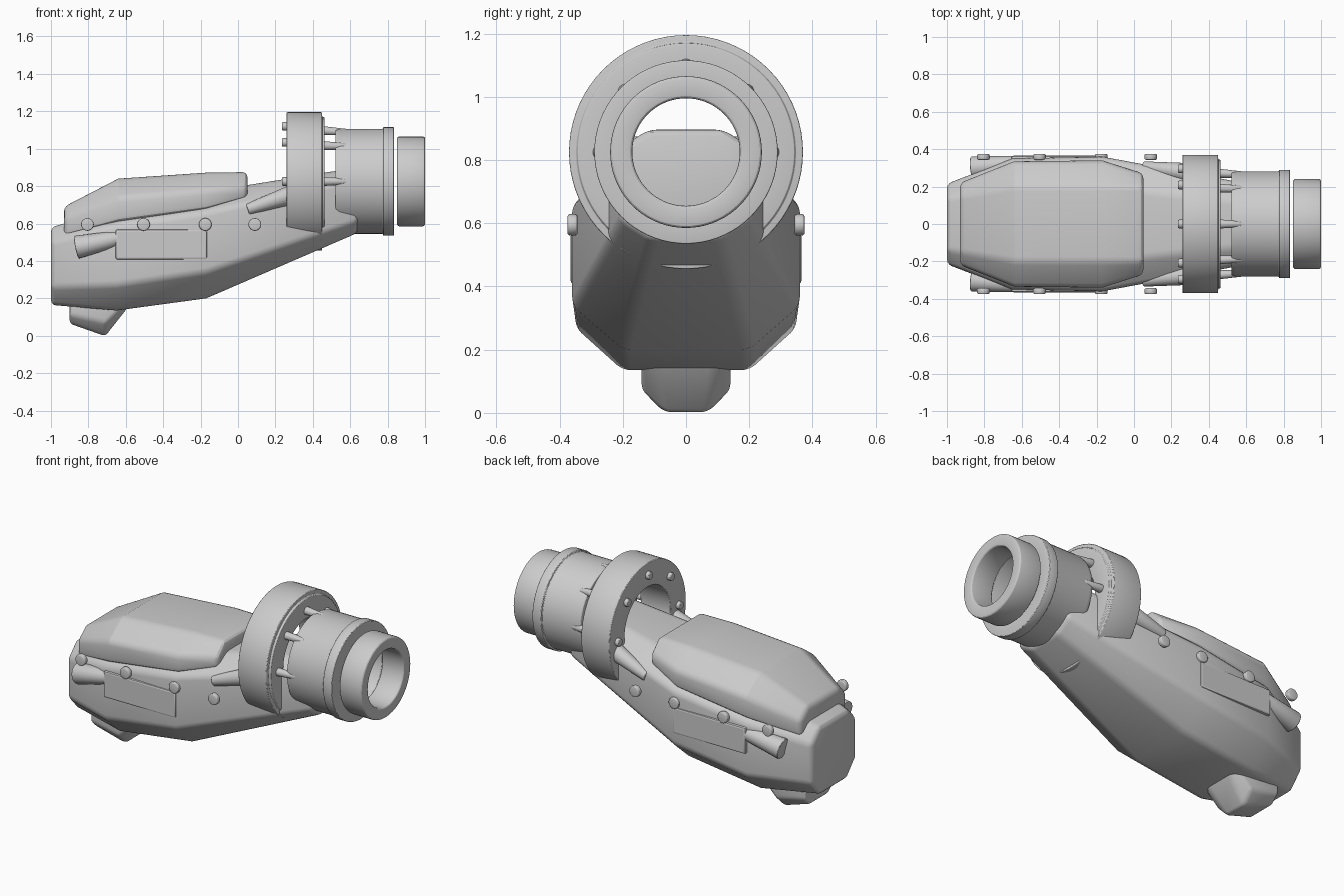
import bpy, bmesh, math
from mathutils import Vector

if "Cube" in bpy.data.objects:
    bpy.data.objects.remove(bpy.data.objects["Cube"])

AXIS_Z = 0.825  # height of the barrel axis


def finish(name, bm, bevel=0.0, segments=3, limit=25):
    bmesh.ops.recalc_face_normals(bm, faces=bm.faces)
    me = bpy.data.meshes.new(name)
    bm.to_mesh(me)
    bm.free()
    ob = bpy.data.objects.new(name, me)
    bpy.context.collection.objects.link(ob)
    bpy.context.view_layer.objects.active = ob
    for o in bpy.context.selected_objects:
        o.select_set(False)
    ob.select_set(True)
    if bevel:
        m = ob.modifiers.new("bevel", 'BEVEL')
        m.width, m.segments = bevel, segments
        m.limit_method, m.angle_limit = 'ANGLE', math.radians(limit)
        bpy.ops.object.modifier_apply(modifier=m.name)
    bpy.ops.object.shade_smooth_by_angle(angle=math.radians(22))
    return ob


def loft(name, sections, bevel):
    """sections: (x, half outline [(y, z)...] listed bottom to top), mirrored in y."""
    bm = bmesh.new()
    rings = []
    for x, half in sections:
        pts = half + [(-y, z) for y, z in reversed(half)]
        rings.append([bm.verts.new((x, y, z)) for y, z in pts])
    n = len(rings[0])
    for a, b in zip(rings, rings[1:]):
        for i in range(n):
            j = (i + 1) % n
            bm.faces.new((a[i], a[j], b[j], b[i]))
    bm.faces.new(rings[0])
    bm.faces.new(rings[-1])
    return finish(name, bm, bevel)


def lathe(name, profile, bevel=0.008, n=72):
    """Closed (x, radius) profile turned about the barrel axis."""
    bm = bmesh.new()
    rings = []
    for k in range(n):
        a = 2 * math.pi * k / n
        rings.append([bm.verts.new((x, r * math.cos(a), AXIS_Z + r * math.sin(a)))
                      for x, r in profile])
    m = len(profile)
    for k in range(n):
        a, b = rings[k], rings[(k + 1) % n]
        for i in range(m):
            j = (i + 1) % m
            bm.faces.new((a[i], a[j], b[j], b[i]))
    return finish(name, bm, bevel)


def rod(name, p, q, r1, r2, bevel=0.006, n=24):
    """Cone or cylinder from p (radius r1) to q (radius r2)."""
    p, q = Vector(p), Vector(q)
    bm = bmesh.new()
    bmesh.ops.create_cone(bm, cap_ends=True, segments=n, radius1=r1, radius2=r2,
                          depth=(q - p).length)
    mat = (q - p).to_track_quat('Z', 'Y').to_matrix().to_4x4()
    mat.translation = (p + q) / 2
    bm.transform(mat)
    return finish(name, bm, bevel, 3, 40)


def hull_section(x, w, bottom, chine, shoulder, top, low_w, top_w):
    return x, [(low_w, bottom), (w, chine), (w, shoulder), (top_w, top)]


# main hull, faceted and tapering into the barrel
loft("main_hull", [
    hull_section(-1.00, .215, .165, .26, .50, .58, .13, .14),
    hull_section(-.65, .350, .135, .27, .59, .68, .20, .20),
    hull_section(-.17, .360, .200, .34, .66, .77, .20, .20),
    hull_section(.64, .210, .550, .61, .84, .90, .11, .115)], .025)

# hood shell on top
loft("hood", [
    (-.93, [(.22, .53), (.22, .63), (.15, .69)]),
    (-.64, [(.335, .61), (.335, .74), (.20, .84)]),
    (-.17, [(.340, .675), (.340, .78), (.20, .872)]),
    (.05, [(.270, .735), (.270, .80), (.20, .875)])], .025)

# foot under the rear
loft("foot", [
    (-.90, [(.09, .065), (.14, .11), (.14, .25)]),
    (-.71, [(.07, -.002), (.14, .07), (.14, .25)]),
    (-.59, [(.09, .15), (.14, .18), (.14, .25)])], .018)

# collar ring, barrel with flange, and muzzle ring
lathe("collar_ring", [(.258, .22), (.258, .37), (.45, .37), (.45, .345),
                      (.462, .345), (.462, .22)])
lathe("barrel", [(.52, .20), (.52, .274), (.545, .28), (.775, .28), (.775, .29),
                 (.835, .29), (.835, .20)], .006)
lathe("muzzle_ring", [(.85, .17), (.85, .24), (1.0, .24), (1.0, .17)], .012)

# bolts behind the collar and tapered pins between collar and barrel
for k in range(8):
    a = k * math.pi / 4
    c, s = math.cos(a), math.sin(a)
    rod(f"collar_bolt_{k}", (.235, .295 * c, AXIS_Z + .295 * s),
        (.30, .295 * c, AXIS_Z + .295 * s), .023, .023)
    rod(f"barrel_pin_{k}", (.44, .272 * c, AXIS_Z + .272 * s),
        (.58, .264 * c, AXIS_Z + .264 * s), .025, .017)

# details on both sides
for side, label in ((-1, "front"), (1, "back")):
    # exhaust nozzle and collar strut
    rod(f"exhaust_{label}", (-.865, side * .30, .473), (-.62, side * .325, .525), .062, .04)
    rod(f"strut_{label}", (.05, side * .305, .675), (.32, side * .27, .765), .03, .055)
    # side panel
    bm = bmesh.new()
    bmesh.ops.create_cube(bm, size=1)
    for v in bm.verts:
        v.co = (-.41 + v.co.x * .49, side * (.34 + v.co.y * .05), .488 + v.co.z * .16)
    finish(f"side_panel_{label}", bm, .01, 2)
    # row of round studs
    for i, x in enumerate((-.805, -.505, -.175, .09)):
        rod(f"stud_{label}_{i}", (x, side * .343, .595), (x, side * .375, .595),
            .034, .034, .009)
